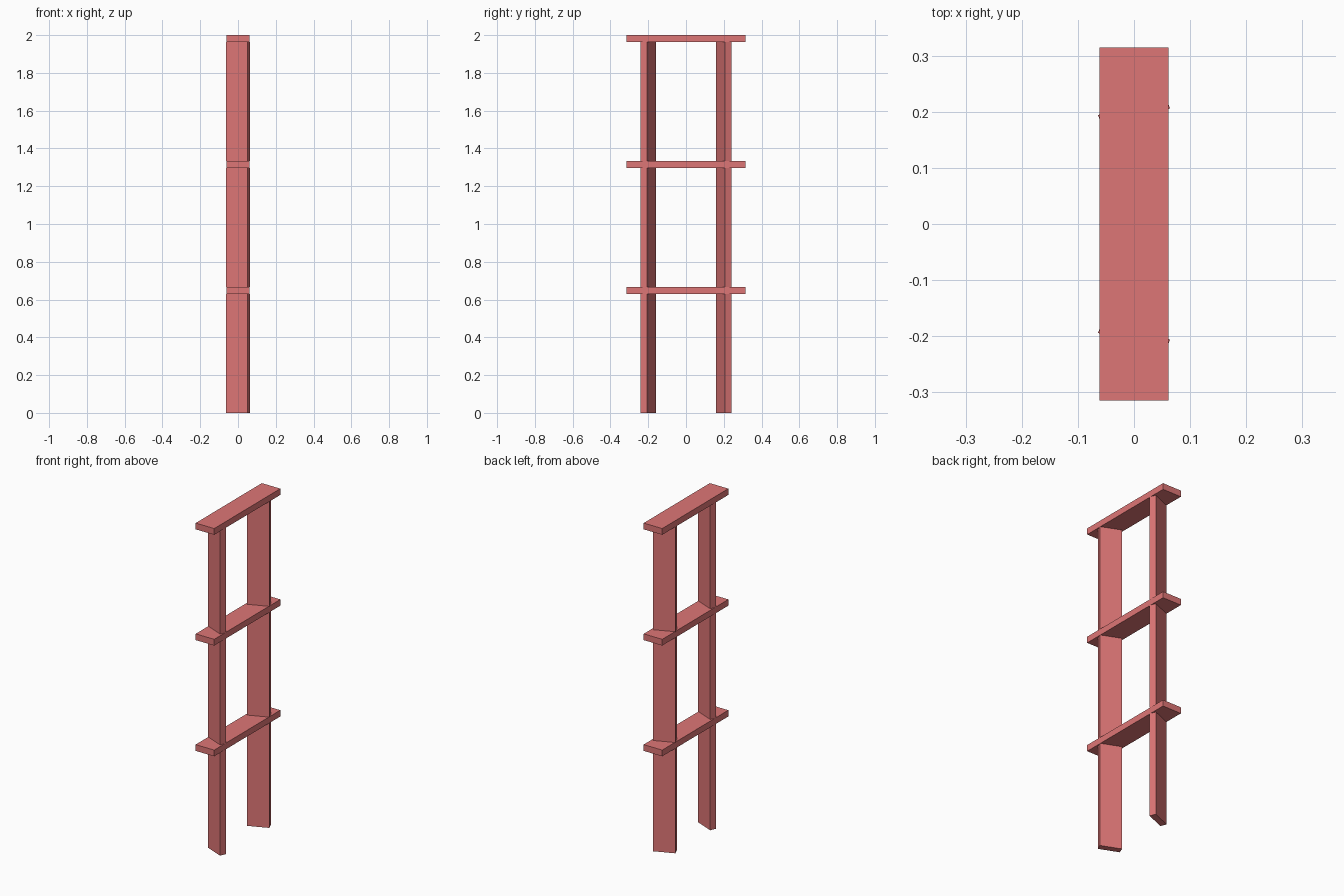
import bpy
import math

if "Cube" in bpy.data.objects:
    bpy.data.objects.remove(bpy.data.objects["Cube"])

# One plank size is used for every part
LENGTH, WIDTH, THICK = 0.629, 0.1235, 0.0377
LEVELS = 3
STEP = 2.0 / LEVELS
TWIST = math.radians(22.5)

red = bpy.data.materials.new("red_paint")
red.diffuse_color = (0.73, 0.18, 0.18, 1.0)
red.use_nodes = True
red.node_tree.nodes["Principled BSDF"].inputs["Base Color"].default_value = red.diffuse_color


def plank(name, size, location, turn=0.0):
    bpy.ops.mesh.primitive_cube_add(size=1, location=location)
    obj = bpy.context.object
    obj.name = name
    obj.scale = size
    bpy.ops.object.transform_apply(location=False, rotation=False, scale=True)
    obj.rotation_euler.z = turn
    obj.data.materials.append(red)
    return obj


for i in range(LEVELS):
    base = i * STEP
    post_h = STEP - THICK
    # Pair of upright planks, twisted in opposite directions
    for side, label in ((-1, "front"), (1, "back")):
        plank(f"{label}_upright_{i + 1}", (WIDTH, THICK, post_h),
              (0, side * 0.2, base + post_h / 2), side * TWIST)
    # Flat plank lying across the uprights
    plank(f"cross_plank_{i + 1}", (WIDTH, LENGTH, THICK),
          (0, 0, base + STEP - THICK / 2))
